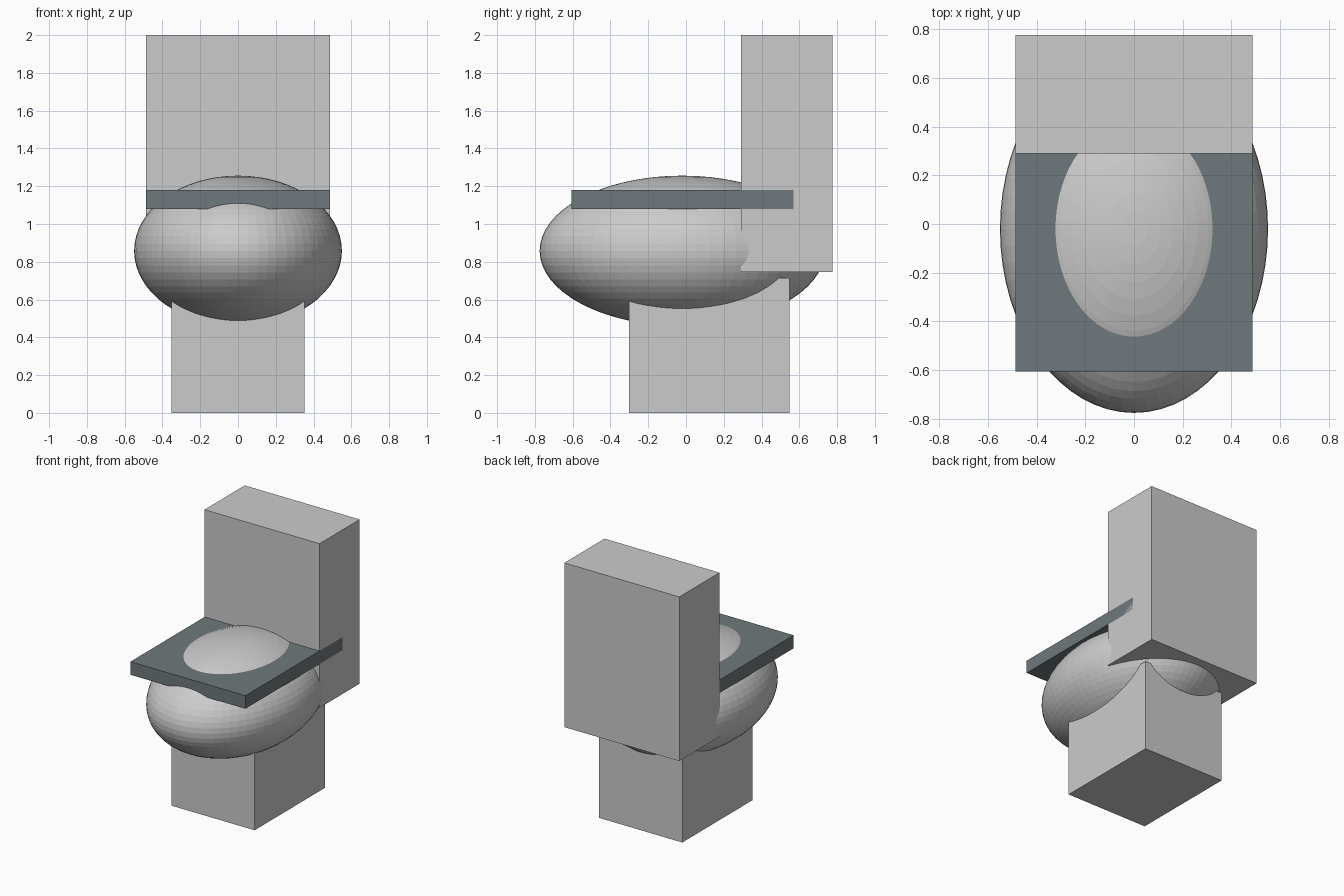
import bpy

if "Cube" in bpy.data.objects:
    bpy.data.objects.remove(bpy.data.objects["Cube"])

def box(name, x, y, z):
    """Axis-aligned box from (min, max) ranges."""
    ranges = (x, y, z)
    centre = [(a + b) / 2 for a, b in ranges]
    bpy.ops.mesh.primitive_cube_add(size=1, location=centre)
    ob = bpy.context.object
    ob.name = name
    ob.scale = [b - a for a, b in ranges]
    bpy.ops.object.transform_apply(location=False, rotation=False, scale=True)
    return ob

# Pedestal foot, its top sunk into the bowl
box("pedestal", (-0.352, 0.352), (-0.302, 0.547), (0, 0.715))

# Bowl: flat-shaded squashed sphere
bpy.ops.mesh.primitive_uv_sphere_add(segments=64, ring_count=32, radius=1,
                                     location=(0, -0.02, 0.858))
bowl = bpy.context.object
bowl.name = "bowl"
bowl.scale = (0.55, 0.755, 0.398)
bpy.ops.object.transform_apply(location=False, rotation=False, scale=True)

# Dark seat slab, its back end inside the tank
seat = box("seat", (-0.486, 0.486), (-0.605, 0.57), (1.08, 1.18))
dark = bpy.data.materials.new("dark_grey")
dark.diffuse_color = (0.16, 0.19, 0.2, 1)
dark.use_nodes = True
dark.node_tree.nodes["Principled BSDF"].inputs["Base Color"].default_value = dark.diffuse_color
seat.data.materials.append(dark)

# Water tank
box("tank", (-0.486, 0.486), (0.29, 0.775), (0.745, 2.0))
